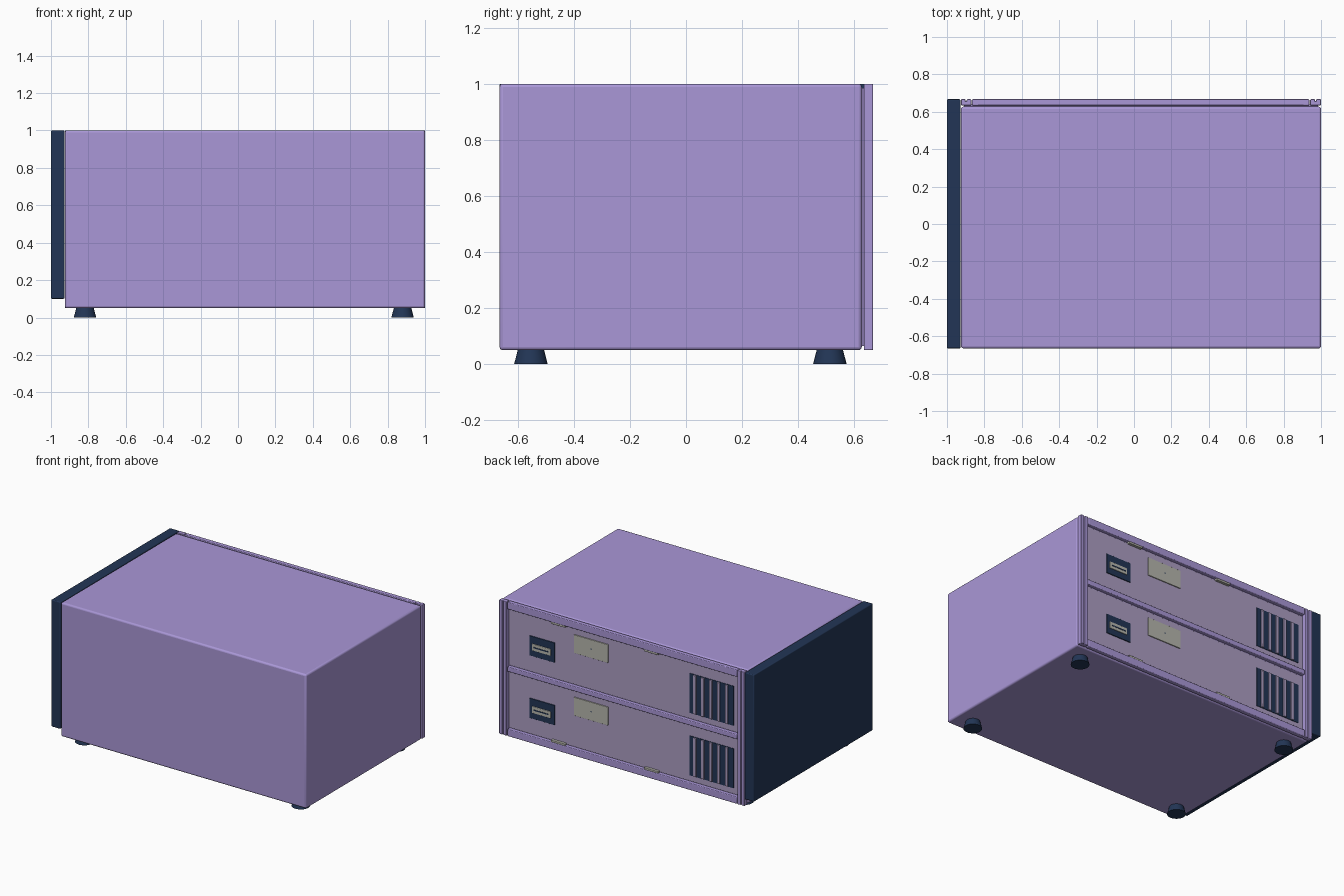
import bpy, bmesh, math

if "Cube" in bpy.data.objects:
    bpy.data.objects.remove(bpy.data.objects["Cube"])


def material(name, rgb):
    m = bpy.data.materials.new(name)
    m.diffuse_color = (*rgb, 1)
    m.use_nodes = True
    m.node_tree.nodes["Principled BSDF"].inputs["Base Color"].default_value = m.diffuse_color
    return m


LILAC = material("lilac", (0.40, 0.31, 0.68))
PANEL = material("greyed lilac", (0.41, 0.34, 0.54))
NAVY = material("navy", (0.016, 0.036, 0.092))
GREY = material("warm grey", (0.47, 0.47, 0.42))


def finish(name, bm, mat, bevel=0.0):
    me = bpy.data.meshes.new(name)
    bm.to_mesh(me)
    bm.free()
    ob = bpy.data.objects.new(name, me)
    bpy.context.collection.objects.link(ob)
    me.materials.append(mat)
    if bevel:
        b = ob.modifiers.new("rounding", 'BEVEL')
        b.width, b.segments = bevel, 3
    bpy.context.view_layer.objects.active = ob
    ob.select_set(True)
    bpy.ops.object.shade_smooth_by_angle(angle=math.radians(35))
    ob.select_set(False)
    return ob


def box(name, x, y, z, mat, bevel=0.0):
    bm = bmesh.new()
    bmesh.ops.create_cube(bm, size=1)
    for v in bm.verts:
        for i, (lo, hi) in enumerate((x, y, z)):
            v.co[i] = lo if v.co[i] < 0 else hi
    return finish(name, bm, mat, bevel)


# Cabinet shell, and the core that carries the back frame
box("cabinet", (-0.925, 1.0), (-0.665, 0.627), (0.05, 1.0), LILAC, 0.012)
box("frame_core", (-0.91, 0.985), (0.60, 0.64), (0.065, 0.985), LILAC)

# Navy slab covering the left side
box("side_slab", (-1.0, -0.928), (-0.665, 0.667), (0.10, 1.0), NAVY, 0.006)

# Frame posts, each a pair of strips with a groove between
for side, a, b in (("left", -0.925, -0.87), ("right", 0.942, 1.0)):
    mid = (a + b) / 2
    box(side + "_post", (a, b), (0.634, 0.658), (0.05, 1.0), LILAC, 0.004)
    box(side + "_post_outer", (a, mid - 0.003), (0.638, 0.667), (0.05, 1.0), LILAC, 0.004)
    box(side + "_post_inner", (mid + 0.003, b), (0.638, 0.667), (0.05, 1.0), LILAC, 0.004)

# Frame rails
for name, a, b in (("bottom", 0.05, 0.10), ("middle", 0.508, 0.542), ("top", 0.95, 1.0)):
    box(name + "_rail", (-0.866, 0.937), (0.634, 0.667), (a, b), LILAC, 0.005)

# Two identical drawer fronts with display, label plate and vent
for name, dz in (("upper", 0.0), ("lower", -0.443)):
    box(name + "_panel", (-0.866, 0.937), (0.63, 0.645),
        (0.546 + dz, 0.944 + dz), PANEL, 0.003)

    # Display bezel with a grey slot
    box(name + "_bezel", (0.575, 0.772), (0.64, 0.651), (0.66 + dz, 0.80 + dz), NAVY, 0.002)
    box(name + "_slot", (0.605, 0.75), (0.645, 0.655), (0.702 + dz, 0.75 + dz), GREY, 0.002)
    box(name + "_slot_line", (0.62, 0.735), (0.65, 0.657), (0.722 + dz, 0.73 + dz), NAVY)

    # Label plate with a tiny keyhole
    box(name + "_plate", (0.157, 0.425), (0.64, 0.651), (0.77 + dz, 0.90 + dz), GREY, 0.002)
    box(name + "_keyhole", (0.285, 0.293), (0.645, 0.652), (0.83 + dz, 0.838 + dz), NAVY)

    # Vent: navy backing with vertical bars
    box(name + "_vent", (-0.827, -0.48), (0.64, 0.648), (0.587 + dz, 0.868 + dz), NAVY)
    for i in range(5):
        x = -0.773 + i * 0.062
        box(f"{name}_vent_bar_{i}", (x - 0.011, x + 0.011), (0.642, 0.656),
            (0.59 + dz, 0.865 + dz), PANEL, 0.003)

# Small catches under the top rail and over the bottom rail
for x in (0.54, -0.19):
    for name, z in (("top", 0.944), ("bottom", 0.106)):
        box(name + "_catch", (x - 0.055, x + 0.055), (0.64, 0.664),
            (z - 0.007, z + 0.007), GREY, 0.002)

# Tapered round feet
for x in (-0.818, 0.88):
    for y in (-0.553, 0.513):
        bm = bmesh.new()
        bmesh.ops.create_cone(bm, cap_ends=True, segments=32, radius1=0.06,
                              radius2=0.046, depth=0.054)
        bmesh.ops.translate(bm, verts=bm.verts, vec=(x, y, 0.027))
        finish("foot", bm, NAVY)
